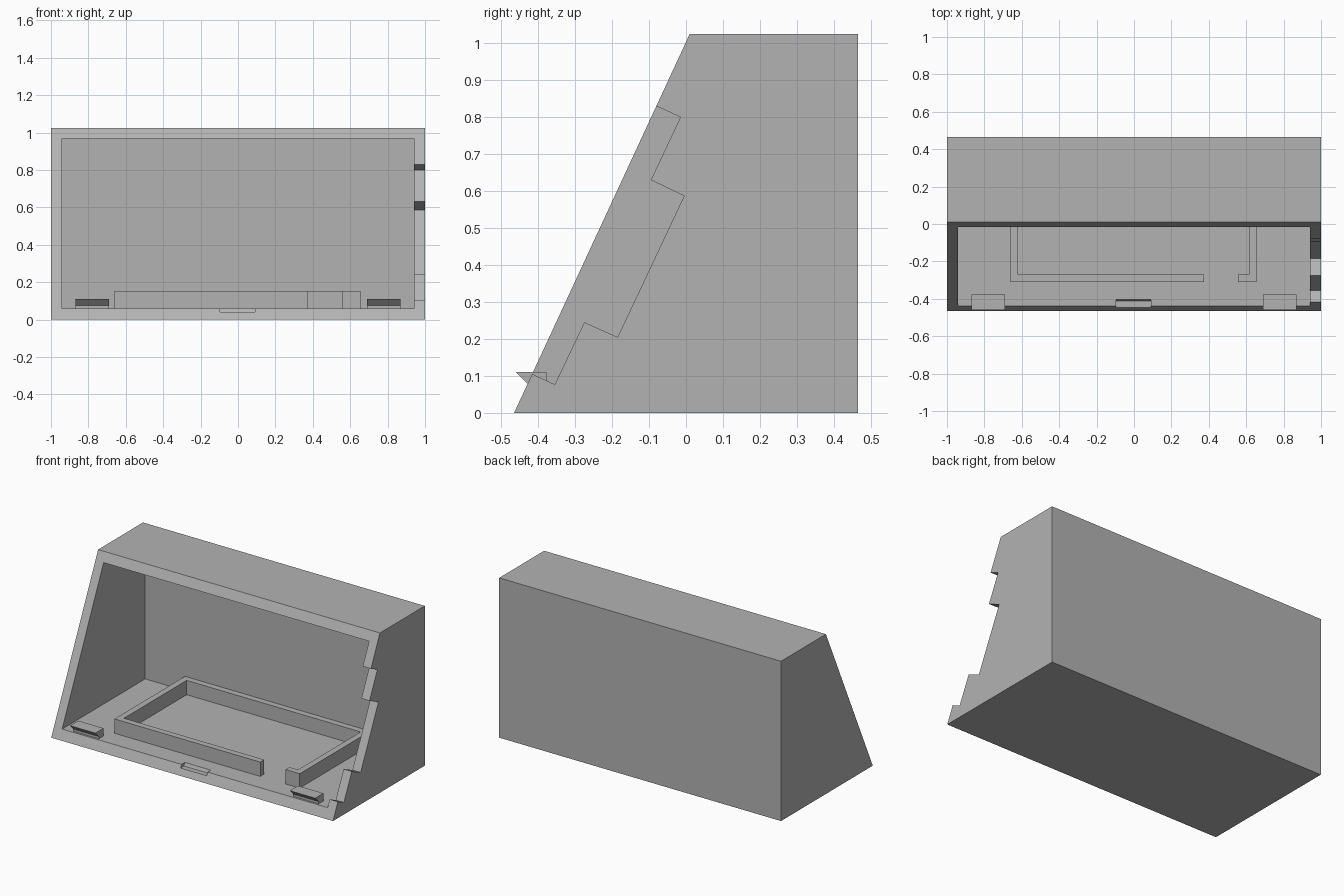
import bpy
import bmesh

if "Cube" in bpy.data.objects:
    bpy.data.objects.remove(bpy.data.objects["Cube"], do_unlink=True)

grey = bpy.data.materials.new("plain_grey")
grey.use_nodes = True
colour = (0.45, 0.45, 0.45, 1)
grey.diffuse_color = colour
grey.node_tree.nodes["Principled BSDF"].inputs["Base Color"].default_value = colour


def prism(name, outline, lift, low, high):
    """Extrude a flat outline from low to high; lift(a, b, d) gives the 3D point."""
    bm = bmesh.new()
    face = bm.faces.new([bm.verts.new(lift(a, b, low)) for a, b in outline])
    moved = bmesh.ops.extrude_face_region(bm, geom=[face])["geom"]
    step = [q - p for p, q in zip(lift(0, 0, low), lift(0, 0, high))]
    bmesh.ops.translate(bm, vec=step,
                        verts=[v for v in moved if isinstance(v, bmesh.types.BMVert)])
    bmesh.ops.recalc_face_normals(bm, faces=bm.faces)
    mesh = bpy.data.meshes.new(name)
    bm.to_mesh(mesh)
    bm.free()
    mesh.materials.append(grey)
    obj = bpy.data.objects.new(name, mesh)
    bpy.context.collection.objects.link(obj)
    return obj


def side_profile(name, outline, x0, x1):
    return prism(name, outline, lambda y, z, x: (x, y, z), x0, x1)


def floor_plan(name, outline, z0, z1):
    return prism(name, outline, lambda x, y, z: (x, y, z), z0, z1)


def carve(target, cutter):
    mod = target.modifiers.new(cutter.name, "BOOLEAN")
    mod.operation = "DIFFERENCE"
    mod.solver = "EXACT"
    mod.object = cutter
    cutter.hide_render = True
    bpy.context.view_layer.objects.active = target
    bpy.ops.object.modifier_apply(modifier=mod.name)
    bpy.data.objects.remove(cutter, do_unlink=True)


# Housing with a sloping open front
WALL, BACK = 0.06, 0.405
housing = side_profile("housing", [(-0.465, 0), (0.465, 0), (0.465, 1.025), (0.01, 1.025)], -1, 1)

# Hollow interior
carve(housing, side_profile("cavity_cutter",
      [(-0.8, WALL), (BACK, WALL), (BACK, 0.967), (-0.8, 0.967)], -0.942, 0.942))

# Stepped slots in the front edge of the left wall
carve(housing, side_profile("slot_cutter",
      [(-0.145, 0.86), (-0.015, 0.80), (-0.095, 0.63), (-0.005, 0.587),
       (-0.185, 0.205), (-0.275, 0.245), (-0.355, 0.077), (-0.485, 0.137)], 0.92, 1.1))

# Small latch recess in the bottom lip
carve(housing, side_profile("latch_cutter",
      [(-0.6, 0.04), (-0.413, 0.04), (-0.395, 0.08), (-0.6, 0.08)], -0.095, 0.09))

# Raised tray rim on the floor, open at the front
floor_plan("tray_rim",
           [(0.375, -0.31), (-0.66, -0.31), (-0.66, BACK), (0.655, BACK),
            (0.655, -0.31), (0.555, -0.31), (0.555, -0.27), (0.615, -0.27),
            (0.615, 0.365), (-0.62, 0.365), (-0.62, -0.27), (0.375, -0.27)], WALL, 0.152)

# Pair of hooked clips behind the bottom lip
for side, x0 in (("left", 0.69), ("right", -0.87)):
    side_profile(side + "_clip",
                 [(-0.46, 0.11), (-0.377, 0.11), (-0.377, WALL),
                  (-0.425, WALL), (-0.425, 0.075)], x0, x0 + 0.18)
